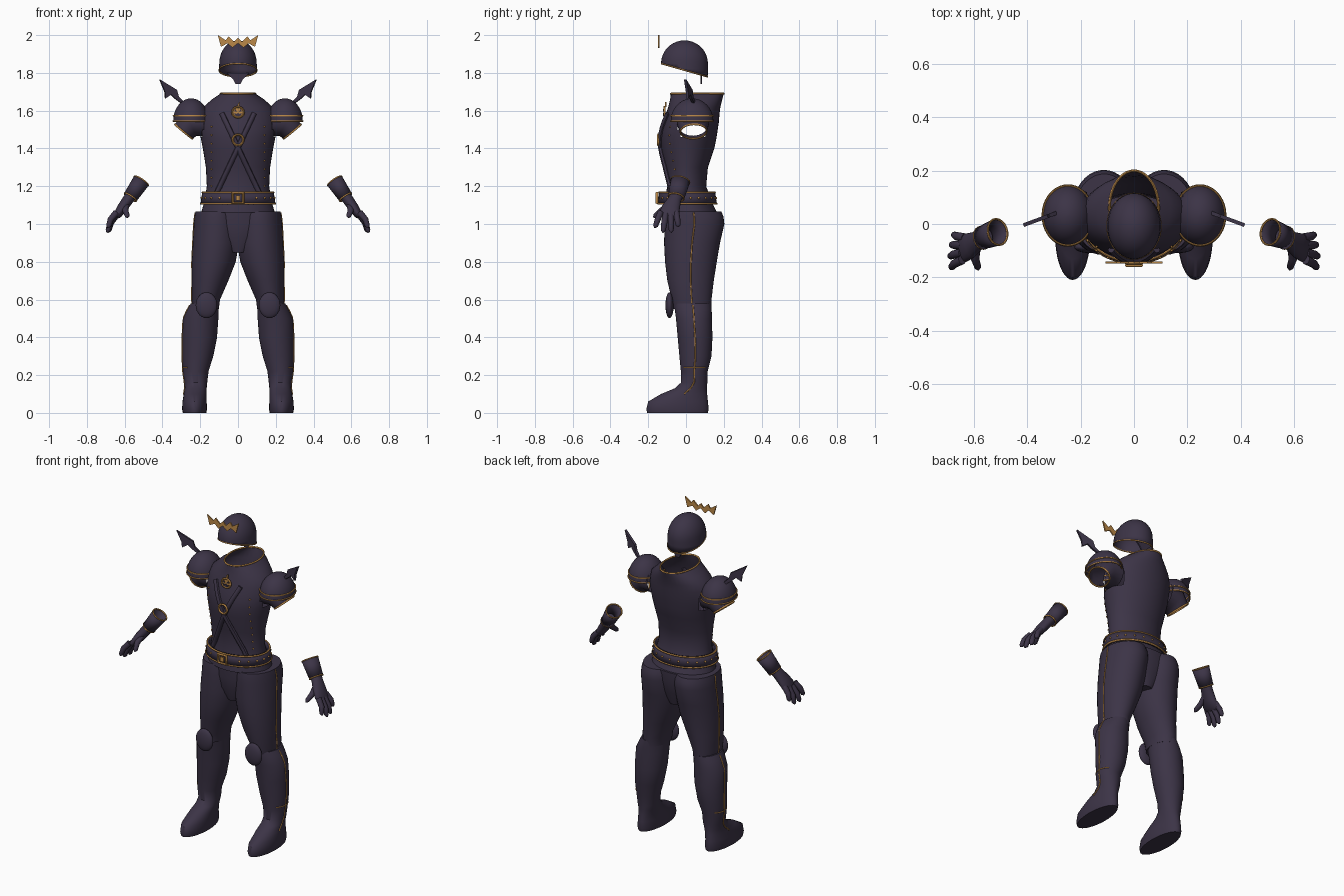
import bpy, bmesh, math
from mathutils import Vector

cube = bpy.data.objects.get("Cube")
if cube:
    bpy.data.objects.remove(cube)


def material(name, color):
    m = bpy.data.materials.new(name)
    m.use_nodes = True
    m.diffuse_color = (*color, 1)
    m.node_tree.nodes["Principled BSDF"].inputs["Base Color"].default_value = (*color, 1)
    return m


DARK = material("dark_purple", (0.045, 0.034, 0.062))
GOLD = material("old_gold", (0.50, 0.25, 0.065))


def finish(obj, mat, mirror, thick=0, smooth=True):
    """Material, shading, thickness and mirrored twin."""
    obj.data.materials.clear()
    obj.data.materials.append(mat)
    bpy.ops.object.select_all(action='DESELECT')
    obj.select_set(True)
    bpy.context.view_layer.objects.active = obj
    if smooth:
        bpy.ops.object.shade_smooth_by_angle(angle=math.radians(45))
    if thick:
        s = obj.modifiers.new("thickness", 'SOLIDIFY')
        s.thickness, s.offset = thick, 0
    if mirror:
        obj.modifiers.new("mirror", 'MIRROR')
    return obj


def from_bmesh(name, bm, mat, mirror=False, thick=0, smooth=True):
    bmesh.ops.recalc_face_normals(bm, faces=bm.faces)
    me = bpy.data.meshes.new(name)
    bm.to_mesh(me)
    bm.free()
    obj = bpy.data.objects.new(name, me)
    bpy.context.collection.objects.link(obj)
    return finish(obj, mat, mirror, thick, smooth)


def skin(bm, rings, caps=True):
    """Bridge successive point rings with quads."""
    vs = [[bm.verts.new(p) for p in r] for r in rings]
    n = len(vs[0])
    for a, b in zip(vs, vs[1:]):
        for i in range(n):
            j = (i + 1) % n
            bm.faces.new((a[i], a[j], b[j], b[i]))
    if caps:
        bm.faces.new(vs[0])
        bm.faces.new(vs[-1])


def oval(z, cx, cy, rx, ry, n=40):
    return [Vector((cx + rx * math.cos(i * math.tau / n), cy + ry * math.sin(i * math.tau / n), z))
            for i in range(n)]


def at(profile, z):
    """Interpolated cross-section (cx, cy, rx, ry) at height z."""
    for a, b in zip(profile, profile[1:]):
        if a[0] <= z <= b[0]:
            t = (z - a[0]) / (b[0] - a[0])
            return [p + (q - p) * t for p, q in zip(a[1:], b[1:])]


def loft(name, profile, mat=DARK, mirror=False, caps=True, thick=0):
    bm = bmesh.new()
    skin(bm, [oval(*r) for r in profile], caps)
    return from_bmesh(name, bm, mat, mirror, thick)


def tube(bm, path, radii, caps=True, n=20):
    """Sweep an oval along a path; each radius pair is (thin, wide)."""
    pts, rings = [Vector(p) for p in path], []
    for i, p in enumerate(pts):
        t = (pts[min(i + 1, len(pts) - 1)] - pts[max(i - 1, 0)]).normalized()
        v = (Vector((0, 1, 0)) - t * t.y).normalized()
        u = t.cross(v)
        a, b = radii[i]
        rings.append([p + u * a * math.cos(k * math.tau / n) + v * b * math.sin(k * math.tau / n)
                      for k in range(n)])
    skin(bm, rings, caps)
    return rings


def wire(name, pts, r, closed=False, mat=GOLD, mirror=False):
    cu = bpy.data.curves.new(name, 'CURVE')
    cu.dimensions, cu.bevel_depth, cu.bevel_resolution, cu.use_fill_caps = '3D', r, 2, True
    s = cu.splines.new('POLY')
    s.points.add(len(pts) - 1)
    for sp, p in zip(s.points, pts):
        sp.co = (*p, 1)
    s.use_cyclic_u = closed
    obj = bpy.data.objects.new(name, cu)
    bpy.context.collection.objects.link(obj)
    bpy.ops.object.select_all(action='DESELECT')
    obj.select_set(True)
    bpy.context.view_layer.objects.active = obj
    bpy.ops.object.convert(target='MESH')
    return finish(bpy.context.object, mat, mirror)


def plate(name, outline, depth, mat, thick=0.008, mirror=False):
    """Thin plate from an (x, z) outline, placed at y = depth(x)."""
    bm = bmesh.new()
    bm.faces.new([bm.verts.new((x, depth(x), z)) for x, z in outline])
    return from_bmesh(name, bm, mat, mirror, thick, False)


def ball(bm, c, r):
    vs = bmesh.ops.create_uvsphere(bm, u_segments=24, v_segments=14, radius=1)["verts"]
    for v in vs:
        v.co = Vector((c[k] + v.co[k] * r[k] for k in range(3)))


# Boots and trousers: (z, cx, cy, rx, ry)
boot = [(0, .23, -.045, .062, .16), (.02, .23, -.045, .066, .165), (.06, .23, -.042, .064, .158),
        (.1, .227, -.01, .06, .122), (.13, .224, .025, .058, .085), (.16, .223, .043, .06, .07),
        (.22, .224, .044, .068, .071), (.3, .213, .05, .082, .085), (.4, .203, .048, .092, .092),
        (.5, .197, .042, .093, .095), (.55, .185, .038, .082, .098), (.58, .176, .036, .074, .098)]
thigh = [(.55, .17, .032, .068, .1), (.6, .17, .03, .075, .105), (.7, .147, .024, .096, .123),
         (.8, .128, .026, .116, .137), (.9, .117, .032, .122, .148), (1, .113, .045, .121, .158),
         (1.04, .112, .043, .118, .155), (1.065, .112, .04, .113, .148)]
loft("boots", boot, mirror=True)
loft("trouser_legs", thigh, mirror=True)
loft("trouser_seat", [(.85, 0, .03, .06, .1), (.93, 0, .03, .17, .125),
                      (1, 0, .035, .21, .138), (1.065, 0, .035, .215, .14)])
for name, prof, lo, hi in (("boot_piping", boot, .1, .57), ("trouser_piping", thigh, .56, 1.06)):
    pts = []
    for i in range(16):
        z = lo + (hi - lo) * i / 15
        cx, cy, rx, ry = at(prof, z)
        pts.append((cx + rx, cy, z))
    wire(name, pts, .004, mirror=True)
cx, cy, rx, ry = at(boot, .24)
wire("boot_strap", [(cx + rx * math.cos(a / 8), cy + ry * math.sin(a / 8), .24)
                    for a in range(-7, 8)], .003, mirror=True)
wire("toe_stitch", [(.205, -.165, .066), (.23, -.172, .069), (.255, -.165, .066)], .003, mirror=True)
bm = bmesh.new()
ball(bm, (.167, -.087, .57), (.057, .022, .068))
from_bmesh("knee_pads", bm, DARK, True)

# Torso shell, open at the collar and armholes
torso = [(1.06, 0, .02, .195, .145), (1.12, 0, .01, .178, .125), (1.2, 0, .004, .165, .103),
         (1.3, 0, .003, .17, .113), (1.4, 0, .01, .186, .14), (1.46, 0, .015, .198, .147),
         (1.5, 0, .02, .203, .148), (1.54, 0, .028, .203, .146), (1.58, 0, .035, .197, .142),
         (1.62, 0, .044, .182, .138), (1.66, 0, .054, .138, .138), (1.69, 0, .06, .092, .14)]
bm = bmesh.new()
skin(bm, [oval(*r) for r in torso], False)
bmesh.ops.delete(bm, geom=[f for f in bm.faces if abs(f.calc_center_median().x) > .15 and
                           1.46 < f.calc_center_median().z < 1.58 and
                           abs(f.calc_center_median().y - .035) < .07], context='FACES')
from_bmesh("torso", bm, DARK)
wire("collar_trim", oval(*torso[-1]), .005, True)


def chest(x, z, lift=0):
    _, cy, rx, ry = at(torso, z)
    return (x, cy - ry * math.sqrt(1 - (x / rx) ** 2) - lift, z)


# Crossed chest straps, ring and studs
for side, name in ((1, "strap_left_to_right"), (-1, "strap_right_to_left")):
    wire(name, [chest(side * (.085 - .2 * i / 12), 1.585 - .425 * i / 12, .004)
                for i in range(13)], .014, mat=DARK)
wire("strap_ring", [(.028 * math.cos(a * math.tau / 24), -.147, 1.445 + .028 * math.sin(a * math.tau / 24))
                    for a in range(24)], .006, True)
bm = bmesh.new()
for i in range(8):
    ball(bm, chest(.14, 1.2 + .045 * i), (.005,) * 3)
from_bmesh("chest_studs", bm, GOLD, True)

# Carved pumpkin badge
badge = lambda x: -.117
wire("badge_rim", [(.031 * math.cos(a * math.tau / 24), -.115, 1.592 + .028 * math.sin(a * math.tau / 24))
                   for a in range(24)], .005, True)
plate("badge_face", [(.03 * math.cos(a * math.tau / 24), 1.592 + .027 * math.sin(a * math.tau / 24))
                     for a in range(24)], lambda x: -.112, GOLD)
plate("badge_stem", [(-.006, 1.62), (.006, 1.62), (.01, 1.645), (.001, 1.64)], lambda x: -.108, GOLD)
plate("badge_eyes", [(.005, 1.595), (.02, 1.597), (.014, 1.609)], badge, DARK, mirror=True)
plate("badge_mouth", [(-.022, 1.588), (-.008, 1.583), (0, 1.588), (.008, 1.583), (.022, 1.588),
                      (.012, 1.573), (-.012, 1.573)], badge, DARK)

# Belt with trims, studs and buckle
loft("belt", [(1.105, 0, .008, .193, .15), (1.17, 0, .006, .183, .142)], caps=False, thick=.012)
wire("belt_lower_trim", oval(1.107, 0, .008, .197, .154), .005, True)
wire("belt_upper_trim", oval(1.168, 0, .006, .188, .147), .005, True)
bm = bmesh.new()
for i in range(10):
    a = math.radians(-60 + 150 * i / 9)
    ball(bm, (.194 * math.cos(a), .007 + .152 * math.sin(a), 1.138), (.006,) * 3)
from_bmesh("belt_studs", bm, GOLD, True)
square = [(-1, -1), (1, -1), (1, 1), (-1, 1)]
wire("buckle_frame", [(x * .028, -.154, 1.138 + z * .026) for x, z in square], .008, True)
plate("buckle_center", [(x * .011, 1.138 + z * .014) for x, z in square], lambda x: -.155, GOLD)

# Shoulder domes, sleeves and jagged fins
dome = [(1.545 + .12 * math.sin(a), .248, .032, .095 * math.cos(a), .113 * math.cos(a))
        for a in (math.radians(88 * i / 10) for i in range(11))]
bm = bmesh.new()
skin(bm, [oval(*r) for r in dome], False)
bmesh.ops.holes_fill(bm, edges=[e for e in bm.edges if e.is_boundary and e.verts[0].co.z > 1.6])
from_bmesh("shoulder_domes", bm, DARK, True)
wire("dome_edge_trim", oval(*dome[0]), .004, True, mirror=True)
wire("dome_upper_trim", oval(1.573, .248, .032, .094, .112), .004, True, mirror=True)
bm = bmesh.new()
ends = tube(bm, [(.18, .036, 1.54), (.25, .038, 1.535), (.287, .04, 1.49)],
            [(.08, .085), (.075, .085), (.06, .07)], False)
from_bmesh("sleeves", bm, DARK, True)
wire("sleeve_trim", ends[-1], .005, True, mirror=True)
plate("shoulder_fins", [(.415, 1.765), (.325, 1.71), (.315, 1.675), (.285, 1.645), (.295, 1.635),
                        (.335, 1.665), (.355, 1.685), (.385, 1.665), (.388, 1.7)],
      lambda x: .04 - (x - .295) * .37, DARK, .014, True)

# Gauntlets: open cuff, palm, fingers and thumb
bm = bmesh.new()
ends = tube(bm, [(.512, -.03, 1.228), (.57, -.052, 1.142)], [(.044, .05), (.037, .042)], False)
from_bmesh("cuffs", bm, DARK, True, .004)
for name, ring in (("cuff_upper_trim", ends[0]), ("cuff_lower_trim", ends[1])):
    wire(name, ring, .004, True, mirror=True)
bm = bmesh.new()
tube(bm, [(.555, -.045, 1.165), (.585, -.062, 1.125), (.613, -.08, 1.085), (.637, -.09, 1.05),
          (.65, -.095, 1.035)],
     [(.03, .035), (.029, .036), (.027, .048), (.022, .054), (.012, .045)])
fingers = [((.645, -.135, 1.06), (.69, -.165, .98)), ((.645, -.108, 1.05), (.694, -.122, .955)),
           ((.642, -.08, 1.05), (.688, -.078, .955)), ((.635, -.052, 1.06), (.68, -.04, .985)),
           ((.592, -.09, 1.1), (.585, -.172, 1.035))]
for a, b in fingers:
    a, b = Vector(a), Vector(b)
    bend = a.lerp(b, .5) + Vector((.008, 0, .003))
    tube(bm, [a, bend, a.lerp(b, .88), b], [(.017,) * 2, (.016,) * 2, (.013,) * 2, (.004,) * 2], n=12)
from_bmesh("gloves", bm, DARK, True)

# Helmet: dome trimmed by a sloping plane, with a neck guard
rim_z = lambda y: 1.812 - .285 * y
shell = [(1.74, 0, -.008, .1, .12), (1.82, 0, -.008, .1, .122)]
shell += [(1.85 + .12 * math.sin(a), 0, -.008, .097 * math.cos(a), .122 * math.cos(a))
          for a in (math.radians(88 * i / 10) for i in range(11))]
bm = bmesh.new()
skin(bm, [oval(*r) for r in shell])
bmesh.ops.bisect_plane(bm, geom=bm.verts[:] + bm.edges[:] + bm.faces[:], plane_co=(0, 0, rim_z(0)),
                       plane_no=(0, .285, 1), clear_inner=True)
from_bmesh("helmet", bm, DARK, thick=.004)
wire("helmet_trim", [(p.x, p.y, rim_z(p.y)) for p in oval(0, 0, -.008, .1, .122)], .004, True)
plate("neck_guard", [(-.06, 1.8), (.06, 1.8), (.025, 1.765), (.012, 1.74), (-.012, 1.74), (-.025, 1.765)],
      lambda x: .08, DARK)

# Jagged crest floating before the brow
half = [(0, 1.985), (.02, 1.965), (.05, 1.993), (.065, 1.973), (.107, 2.0), (.09, 1.938),
        (.055, 1.957), (.03, 1.933), (0, 1.957)]
plate("brow_crest", half + [(-x, z) for x, z in half[-2:0:-1]], lambda x: -.145, GOLD)
